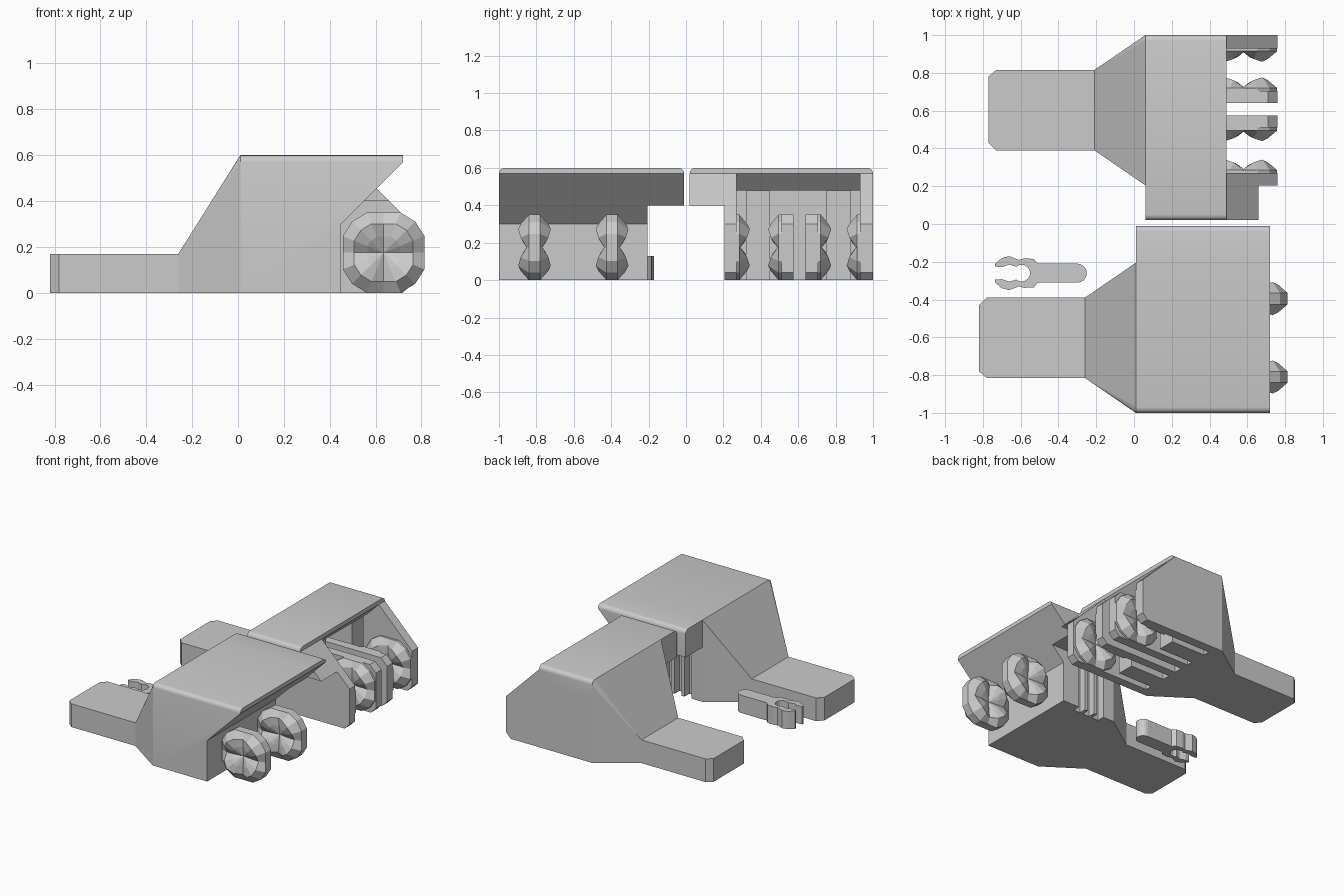
import bpy, bmesh, math
from mathutils import Vector

cube = bpy.data.objects.get("Cube")
if cube:
    bpy.data.objects.remove(cube)

grey = bpy.data.materials.new("plain_grey")
grey.use_nodes = True
colour = (0.6, 0.6, 0.6, 1)
grey.diffuse_color = colour
grey.node_tree.nodes["Principled BSDF"].inputs["Base Color"].default_value = colour


def finish(bm, name, smooth=False):
    bmesh.ops.recalc_face_normals(bm, faces=bm.faces)
    mesh = bpy.data.meshes.new(name)
    bm.to_mesh(mesh)
    bm.free()
    mesh.materials.append(grey)
    ob = bpy.data.objects.new(name, mesh)
    bpy.context.collection.objects.link(ob)
    if smooth:
        bpy.ops.object.select_all(action='DESELECT')
        ob.select_set(True)
        bpy.context.view_layer.objects.active = ob
        bpy.ops.object.shade_smooth_by_angle(angle=math.radians(35))
    return ob


def prism(name, outline, lo, hi, axis="y", round_at=()):
    """Extrude an outline along y (outline in x, z) or z (outline in x, y)."""
    bm = bmesh.new()
    place = (lambda a, b: (a, lo, b)) if axis == "y" else (lambda a, b: (a, b, lo))
    face = bm.faces.new([bm.verts.new(place(a, b)) for a, b in outline])
    ext = bmesh.ops.extrude_face_region(bm, geom=[face])
    step = Vector((0, hi - lo, 0)) if axis == "y" else Vector((0, 0, hi - lo))
    bmesh.ops.translate(bm, vec=step,
                        verts=[v for v in ext["geom"] if isinstance(v, bmesh.types.BMVert)])
    # Round the long top edges lying at the given y positions
    top = [e for e in bm.edges for y in round_at
           if all(v.co.z > 0.599 and abs(v.co.y - y) < 0.001 for v in e.verts)]
    if top:
        bmesh.ops.bevel(bm, geom=top, offset=0.03, segments=4, profile=0.5, affect='EDGES')
    return finish(bm, name, bool(top))


def hull(name, points):
    bm = bmesh.new()
    for p in points:
        bm.verts.new(p)
    bmesh.ops.convex_hull(bm, input=bm.verts[:])
    bmesh.ops.dissolve_limit(bm, angle_limit=0.01, verts=bm.verts[:], edges=bm.edges[:])
    return finish(bm, name)


def box(name, x, y, z):
    return prism(name, [(x[0], z[0]), (x[1], z[0]), (x[1], z[1]), (x[0], z[1])], y[0], y[1])


def rear_half(label, s, dx):
    """Flat tail with clipped corners, and the wedge that widens to the body."""
    tail = [(-0.26, 0.39), (-0.78, 0.39), (-0.82, 0.43), (-0.82, 0.78), (-0.78, 0.815), (-0.26, 0.815)]
    prism(label + "_tail", [(x + dx, s * y) for x, y in tail], 0, 0.17, "z")
    small = [(-0.26, y, z) for y in (0.39, 0.815) for z in (0, 0.17)]
    large = [(0.01, 0.205, 0), (0.01, 0.205, 0.6), (0.01, 1, 0), (0.01, 1, 0.57),
             (0.01, 0.991, 0.591), (0.01, 0.97, 0.6)]
    hull(label + "_wedge", [(x + dx, s * y, z) for x, y, z in small + large])


def star_relief(name, cx, y, side, base, bump):
    """Faceted pad: creases run out from the middle between four raised lobes."""
    bm = bmesh.new()
    cz, rx, rz = 0.175, 0.178, 0.175

    def ring(scale, flat, lobe):
        out = []
        for i in range(16):
            a = math.tau * i / 16
            c, s = math.cos(a), math.sin(a)
            r = min(1 / max(abs(c), abs(s)), 1.42 / (abs(c) + abs(s)) * 1.09) * scale
            weight = abs(math.sin(2 * a))
            out.append(bm.verts.new((cx + rx * r * c, y + side * (flat + lobe * weight), cz + rz * r * s)))
        return out

    rings = [ring(1, 0, 0), ring(1, base, 0), ring(0.72, base * 1.4, bump), ring(0.4, base * 1.3, bump * 0.7)]
    for a, b in zip(rings, rings[1:]):
        for i in range(16):
            j = (i + 1) % 16
            bm.faces.new((a[i], a[j], b[j], b[i]))
    mid = bm.verts.new((cx, y + side * base, cz))
    for i in range(16):
        bm.faces.new((rings[-1][i], rings[-1][(i + 1) % 16], mid))
    bm.faces.new(rings[0])
    return finish(bm, name)


# Front half: body with an undercut nose, and an overhanging arm
rear_half("front", -1, 0)
body = prism("front_body", [(0.01, 0), (0.45, 0), (0.45, 0.3), (0.72, 0.57), (0.72, 0.6), (0.01, 0.6)],
             -1, -0.205, round_at=(-1,))
prism("front_arm", [(0.01, 0.4), (0.55, 0.4), (0.72, 0.57), (0.72, 0.6), (0.01, 0.6)],
      -0.205, -0.01, round_at=(-0.01,))

# Upright grooves in the inner wall
for i, x in enumerate((0.1, 0.18, 0.26)):
    cutter = box("groove_cutter_%d" % i, (x, x + 0.055), (-0.26, -0.15), (-0.05, 0.36))
    cutter.hide_render = True
    cutter.hide_viewport = True
    cutter.display_type = 'WIRE'
    mod = body.modifiers.new("groove", 'BOOLEAN')
    mod.operation = 'DIFFERENCE'
    mod.solver = 'EXACT'
    mod.object = cutter

# Double sided plugs
for y in (-0.395, -0.81):
    for side in (-1, 1):
        star_relief("plug_half", 0.635, y, side, 0.03, 0.045)

# Back half: roof, rear wall and arm
rear_half("back", 1, 0.05)
prism("back_roof", [(0.06, 0.48), (0.40, 0.48), (0.49, 0.57), (0.49, 0.6), (0.06, 0.6)],
      0.02, 1, round_at=(0.02, 1))
box("back_rear_wall", (0.06, 0.12), (0.205, 1), (0, 0.48))
prism("back_arm", [(0.06, 0.4), (0.66, 0.4), (0.49, 0.57), (0.06, 0.57)], 0.02, 0.27)
for y in (0.32, 0.75):
    box("socket_back", (0.12, 0.4), (y, y + 0.13), (0, 0.48))

# Outer cheek and inner cheek
low = [(0.1, 0), (0.72, 0), (0.76, 0.04), (0.76, 0.3), (0.71, 0.35)]
prism("outer_cheek", low + [(0.49, 0.57), (0.1, 0.57)], 0.93, 1)
prism("inner_cheek", low + [(0.66, 0.4), (0.1, 0.4)], 0.205, 0.27)

# Middle fingers
for y in (0.51, 0.64):
    prism("finger", low + [(0.1, 0.35)], y, y + 0.065)

# Pads facing into each socket
for y, side in ((0.27, 1), (0.51, -1), (0.705, 1), (0.93, -1)):
    star_relief("socket_pad", 0.58, y, side, 0.015, 0.05)

# Loose clip with a rounded handle and open jaws
cx, cy = -0.595, -0.26
half = [(-0.25 - 0.05 * (1 - math.cos(a)), 0.05 * math.sin(a))
        for a in (math.pi / 2 * i / 5 for i in range(6))]
half += [(-0.51, 0.05), (-0.53, 0.075), (-0.58, 0.078), (-0.61, 0.07), (-0.66, 0.09),
         (-0.7, 0.08), (-0.735, 0.05), (-0.735, 0.035), (-0.7, 0.032), (-0.66, 0.045)]
half += [(cx + 0.045 * math.cos(a), 0.045 * math.sin(a))
         for a in (math.radians(d) for d in (130, 100, 70, 40, 15))]
outline = [(x, cy + y) for x, y in half] + [(x, cy - y) for x, y in reversed(half[1:])]
prism("clip", outline, 0, 0.13, "z")
